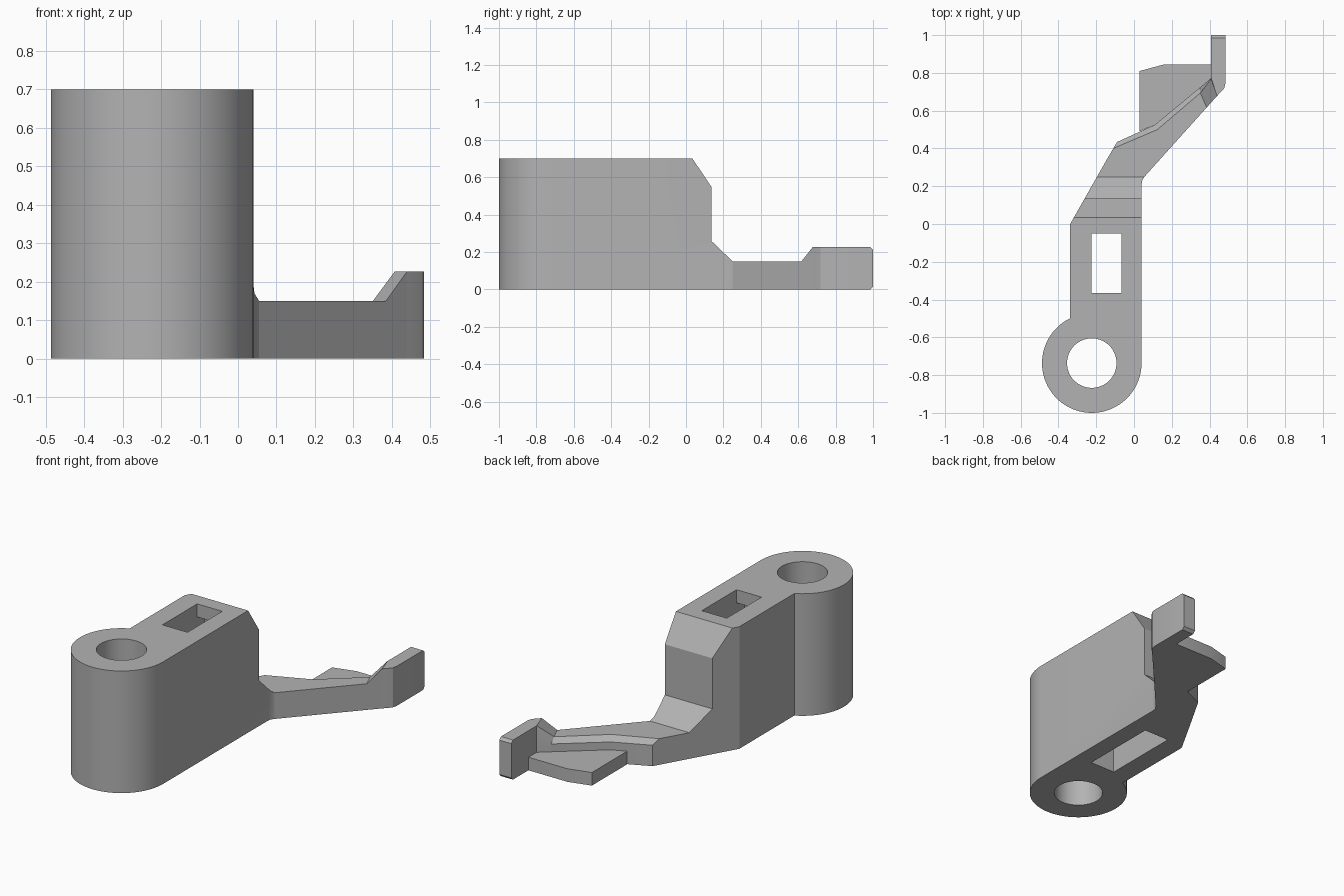
import bpy, bmesh, math

cube = bpy.data.objects.get("Cube")
if cube:
    bpy.data.objects.remove(cube, do_unlink=True)

grey = bpy.data.materials.new("plain grey")
grey.use_nodes = True
COLOUR = (0.45, 0.45, 0.45, 1)
grey.diffuse_color = COLOUR
grey.node_tree.nodes["Principled BSDF"].inputs["Base Color"].default_value = COLOUR


def loft(name, layers):
    """Closed solid through stacked outlines with equal point counts."""
    bm = bmesh.new()
    rings = [[bm.verts.new(p) for p in layer] for layer in layers]
    n = len(rings[0])
    for low, high in zip(rings, rings[1:]):
        for i in range(n):
            j = (i + 1) % n
            bm.faces.new((low[i], low[j], high[j], high[i]))
    bm.faces.new(rings[0][::-1])
    bm.faces.new(rings[-1])
    bmesh.ops.recalc_face_normals(bm, faces=bm.faces)
    mesh = bpy.data.meshes.new(name)
    bm.to_mesh(mesh)
    bm.free()
    mesh.materials.append(grey)
    obj = bpy.data.objects.new(name, mesh)
    bpy.context.collection.objects.link(obj)
    return obj


def level(points, z):
    return [(x, y, z) for x, y in points]


def prism(name, points, z0, z1):
    return loft(name, [level(points, z0), level(points, z1)])


def box(name, x0, x1, y0, y1, z0, z1):
    return prism(name, [(x0, y0), (x1, y0), (x1, y1), (x0, y1)], z0, z1)


def arc(cx, cy, r, start, end, steps):
    return [(cx + r * math.cos(start + (end - start) * i / steps),
             cy + r * math.sin(start + (end - start) * i / steps))
            for i in range(steps + 1)]


def activate(obj):
    bpy.ops.object.select_all(action='DESELECT')
    obj.select_set(True)
    bpy.context.view_layer.objects.active = obj


def cut(obj, cutter):
    cutter.hide_render = True
    mod = obj.modifiers.new("cut", 'BOOLEAN')
    mod.operation = 'DIFFERENCE'
    mod.solver = 'EXACT'
    mod.object = cutter
    activate(obj)
    bpy.ops.object.modifier_apply(modifier=mod.name)
    bpy.data.objects.remove(cutter, do_unlink=True)


# Tall body with a round pivot end
CX, CY, R = -0.2235, -0.7365, 0.2635
LEFT, RIGHT, HEIGHT = -0.338, 0.04, 0.7
outline = [(LEFT, 0)]
outline += arc(CX, CY, R, math.acos((LEFT - CX) / R), math.tau, 56)
outline += [(RIGHT, 0.205), (0.043, 0.23), (0.055, 0.25), (-0.196, 0.25)]
body = prism("body", outline, 0, HEIGHT)

# Sloped rear step down to the arm
step = [(-0.033, 0.8), (0.135, 0.55), (0.135, 0.26), (0.30, 0.102), (0.30, 0.8)]
cut(body, loft("step_cutter", [[(x, y, z) for y, z in step] for x in (-0.6, 0.3)]))

# Pivot hole, and slot that lengthens below its mouth
hole = arc(CX, CY, 0.131, 0, math.tau, 64)[:-1]
cut(body, prism("hole_cutter", hole, -0.1, 0.8))
cut(body, box("slot_cutter", -0.224, -0.065, -0.365, -0.05, 0.5, 0.8))
cut(body, box("pocket_cutter", -0.224, -0.065, -0.438, 0.018, -0.1, 0.625))

# Low diagonal arm with a chamfered rear edge
front = [(0.055, 0.25), (0.385, 0.617)]
outer = front + [(0.35, 0.723), (0.11, 0.525), (-0.09, 0.434), (-0.196, 0.25)]
inner = front + [(0.351, 0.694), (0.124, 0.5), (-0.11, 0.4), (-0.196, 0.25)]
arm = loft("arm", [level(outer, 0), level(outer, 0.12), level(inner, 0.15)])

# Ramp from arm up to hook
base = [(0.385, 0.617), (0.44, 0.678), (0.408, 0.772), (0.35, 0.723)]
crest = [(0.385, 0.617, 0.15), (0.44, 0.678, 0.227),
         (0.408, 0.77, 0.227), (0.351, 0.694, 0.15)]
ramp = loft("ramp", [level(base, 0), level(base, 0.12), crest])

# Upright hook tab with chamfered end
def tab(end):
    return [(0.44, 0.678), (0.465, 0.704), (0.478, 0.72), (0.484, 0.745),
            (0.484, end), (0.408, end), (0.408, 0.772)]

hook = loft("hook_tab", [level(tab(0.985), 0), level(tab(1), 0.015),
                         level(tab(1), 0.212), level(tab(0.985), 0.227)])

# Thin plate behind the arm
plate = prism("rear_plate", [(0.03, 0.491), (0.11, 0.525), (0.35, 0.723), (0.408, 0.772),
                             (0.408, 0.845), (0.16, 0.845), (0.03, 0.81)], 0, 0.075)

for part in (body, arm, ramp, hook, plate):
    activate(part)
    bpy.ops.object.shade_smooth_by_angle(angle=math.radians(25))
